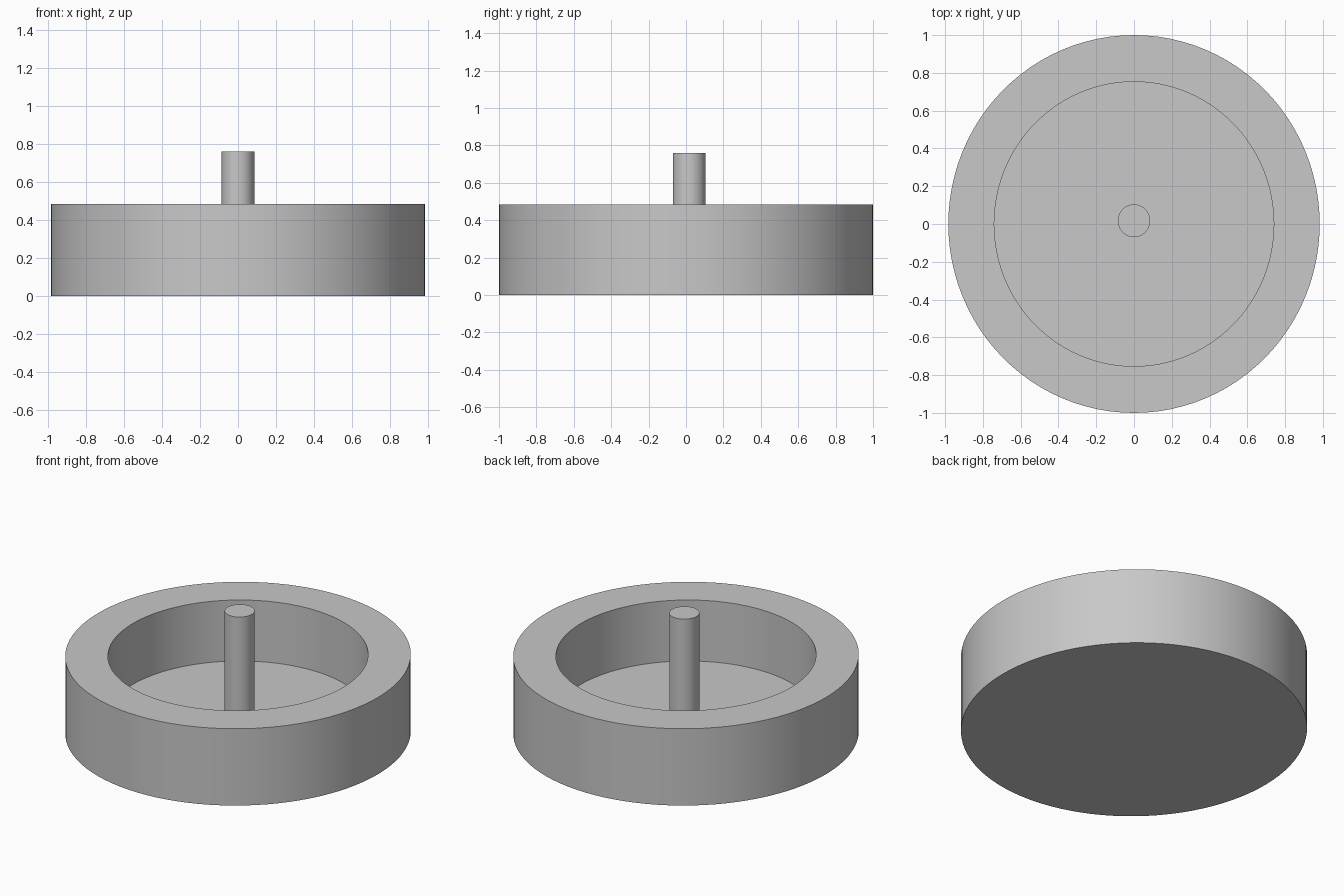
import bpy
import bmesh
import math

cube = bpy.data.objects.get("Cube")
if cube:
    bpy.data.objects.remove(cube)

SQUASH = 0.983  # the round parts are slightly narrower across x
SEGMENTS = 96

grey = bpy.data.materials.new("plain grey")
grey.use_nodes = True
grey.diffuse_color = (0.58, 0.58, 0.58, 1)
grey.node_tree.nodes["Principled BSDF"].inputs["Base Color"].default_value = grey.diffuse_color


def lathe(name, profile, segments, y=0.0):
    """Spin a (radius, height) profile about z; end points on the axis close it."""
    bm = bmesh.new()
    verts = [bm.verts.new((r, 0, z)) for r, z in profile]
    edges = [bm.edges.new(pair) for pair in zip(verts, verts[1:])]
    bmesh.ops.spin(bm, geom=verts + edges, cent=(0, 0, 0), axis=(0, 0, 1),
                   angle=math.tau, steps=segments, use_duplicate=False)
    bmesh.ops.remove_doubles(bm, verts=bm.verts, dist=0.0001)
    # merge the flat end discs into single faces
    bmesh.ops.dissolve_limit(bm, angle_limit=0.001, verts=bm.verts, edges=bm.edges)
    for v in bm.verts:
        v.co.x *= SQUASH
        v.co.y += y
    bmesh.ops.recalc_face_normals(bm, faces=bm.faces)
    mesh = bpy.data.meshes.new(name)
    bm.to_mesh(mesh)
    bm.free()
    mesh.materials.append(grey)
    obj = bpy.data.objects.new(name, mesh)
    bpy.context.collection.objects.link(obj)
    bpy.ops.object.select_all(action="DESELECT")
    obj.select_set(True)
    bpy.context.view_layer.objects.active = obj
    bpy.ops.object.shade_smooth_by_angle(angle=math.radians(30))
    return obj


# Thick-walled round tray with a recessed floor
lathe("round_tray", [(0, 0), (1, 0), (1, 0.485), (0.753, 0.485), (0.753, 0.1), (0, 0.1)], SEGMENTS)

# Slim post standing on the floor, a little behind the middle
lathe("centre_post", [(0, 0.09), (0.087, 0.09), (0.087, 0.76), (0, 0.76)], SEGMENTS // 2, y=0.017)
